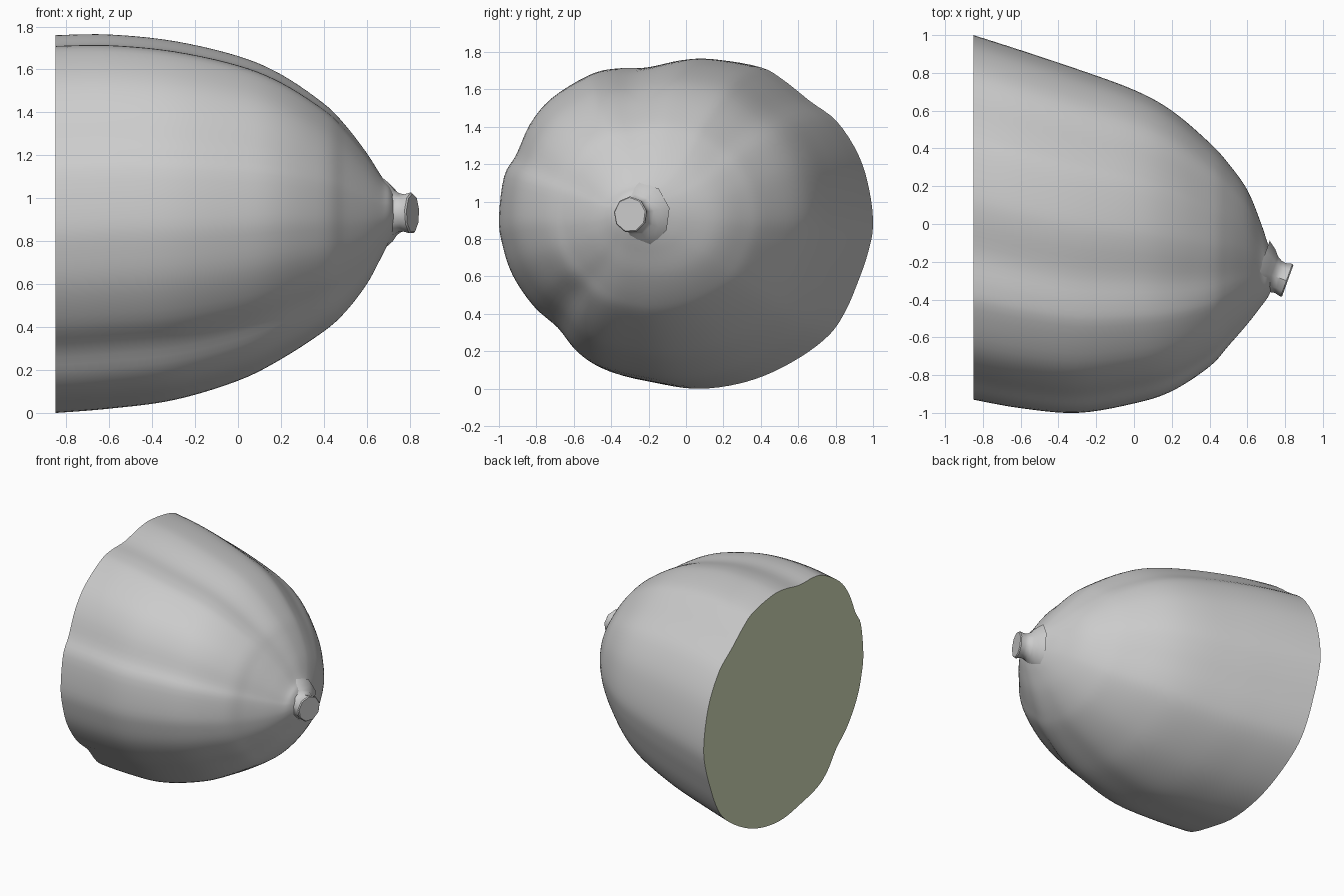
import bpy, bmesh, math
from mathutils import Vector

if "Cube" in bpy.data.objects:
    bpy.data.objects.remove(bpy.data.objects["Cube"], do_unlink=True)


def material(name, rgb):
    m = bpy.data.materials.new(name)
    m.use_nodes = True
    m.diffuse_color = (*rgb, 1)
    bsdf = m.node_tree.nodes["Principled BSDF"]
    bsdf.inputs["Base Color"].default_value = (*rgb, 1)
    bsdf.inputs["Roughness"].default_value = 0.7
    return m


RIND = material("grey rind", (0.6, 0.6, 0.6))
FLESH = material("olive flesh", (0.66, 0.72, 0.49))


def spline(a, b, c, d, t):
    """Catmull-Rom point between b and c."""
    return b + 0.5 * t * (c - a + t * (2 * a - 5 * b + 4 * c - d + t * (3 * (b - c) + d - a)))


def resample(pts, steps, closed=False):
    pts = [Vector(p) for p in pts]
    n = len(pts)
    out = []
    for i in range(n if closed else n - 1):
        ids = [(i + k) % n if closed else min(max(i + k, 0), n - 1) for k in (-1, 0, 1, 2)]
        out += [spline(*(pts[j] for j in ids), s / steps) for s in range(steps)]
    return out if closed else out + [pts[-1]]


def loft(name, rings, cap_materials):
    """Skin a list of rings; cap_materials gives the start and end cap slots."""
    bm = bmesh.new()
    vs = [[bm.verts.new(p) for p in r] for r in rings]
    n = len(vs[0])
    for a, b in zip(vs, vs[1:]):
        for i in range(n):
            bm.faces.new((a[i], a[(i + 1) % n], b[(i + 1) % n], b[i]))
    for ring, slot in zip((vs[0], vs[-1]), cap_materials):
        bm.faces.new(ring).material_index = slot
    bmesh.ops.recalc_face_normals(bm, faces=bm.faces)
    me = bpy.data.meshes.new(name)
    bm.to_mesh(me)
    bm.free()
    ob = bpy.data.objects.new(name, me)
    bpy.context.collection.objects.link(ob)
    me.materials.append(RIND)
    me.materials.append(FLESH)
    bpy.ops.object.select_all(action='DESELECT')
    ob.select_set(True)
    bpy.context.view_layer.objects.active = ob
    bpy.ops.object.shade_smooth_by_angle(angle=math.radians(40))
    return ob


# Lumpy cross-section of the fruit (y, z), with shallow lengthwise grooves
section = [(-1, .9), (-.97, 1.13), (-.90, 1.25), (-.82, 1.42), (-.7, 1.56), (-.5, 1.68),
           (-.37, 1.71), (-.2, 1.715), (0, 1.755), (.15, 1.76), (.38, 1.72), (.5, 1.655),
           (.65, 1.54), (.8, 1.43), (.92, 1.25), (.98, 1.06), (1, .87), (.97, .72),
           (.92, .58), (.85, .42), (.76, .29), (.6, .17), (.4, .07), (.2, .015), (0, 0),
           (-.2, .03), (-.42, .08), (-.55, .16), (-.66, .29), (-.8, .41), (-.92, .58), (-.98, .75)]
section = [(p.x, p.y / .88 - 1) for p in resample(section, 4, True)]

# Fruit extents along its length: x, y min, y max, z min, z max
size = [(-.85, -.93, 1.0, .0, 1.757), (-.6, -.975, .92, .02, 1.76), (-.3, -1.0, .82, .06, 1.73),
        (0, -.95, .71, .15, 1.66), (.2, -.885, .60, .25, 1.575), (.4, -.755, .43, .38, 1.44),
        (.5, -.645, .32, .47, 1.34), (.6, -.53, .18, .60, 1.21), (.67, -.44, .01, .73, 1.10),
        (.71, -.385, -.11, .81, 1.05), (.74, -.32, -.20, .87, .98)]
x_rows = [Vector((s[0], s[1], s[2])) for s in size]
z_rows = [Vector((s[0], s[3], s[4])) for s in size]

rings = []
for ys, zs in zip(resample(x_rows, 5), resample(z_rows, 5)):
    round_off = min(max((ys.x - .3) / .4, 0), 1) * .8
    ring = []
    for u, v in section:
        k = 1 + round_off * (1 / math.hypot(u, v) - 1)   # lumps fade toward the tip
        ring.append((ys.x, (ys.y + ys.z) / 2 + u * k * (ys.z - ys.y) / 2,
                     (zs.y + zs.z) / 2 + v * k * (zs.z - zs.y) / 2))
    rings.append(ring)
loft("fruit_half", rings, (1, 0))

# Stem stub: flared foot, narrow waist, flat slanted end with few sides
axis = Vector((.94, -.34, 0)).normalized()
side = Vector((-axis.y, axis.x, 0))
foot = Vector((.69, -.255, .93))
stem = []
for d, r in ((-.03, .17), (.015, .135), (.04, .105), (.065, .09), (.09, .085), (.125, .094), (.132, .088)):
    c = foot + axis * d
    ring = []
    for i in range(9):
        a = math.tau * i / 9 + .2
        ring.append(c + side * math.cos(a) * r + Vector((0, 0, math.sin(a) * r * 1.04)))
    stem.append(ring)
loft("stem_stub", stem, (0, 0))
